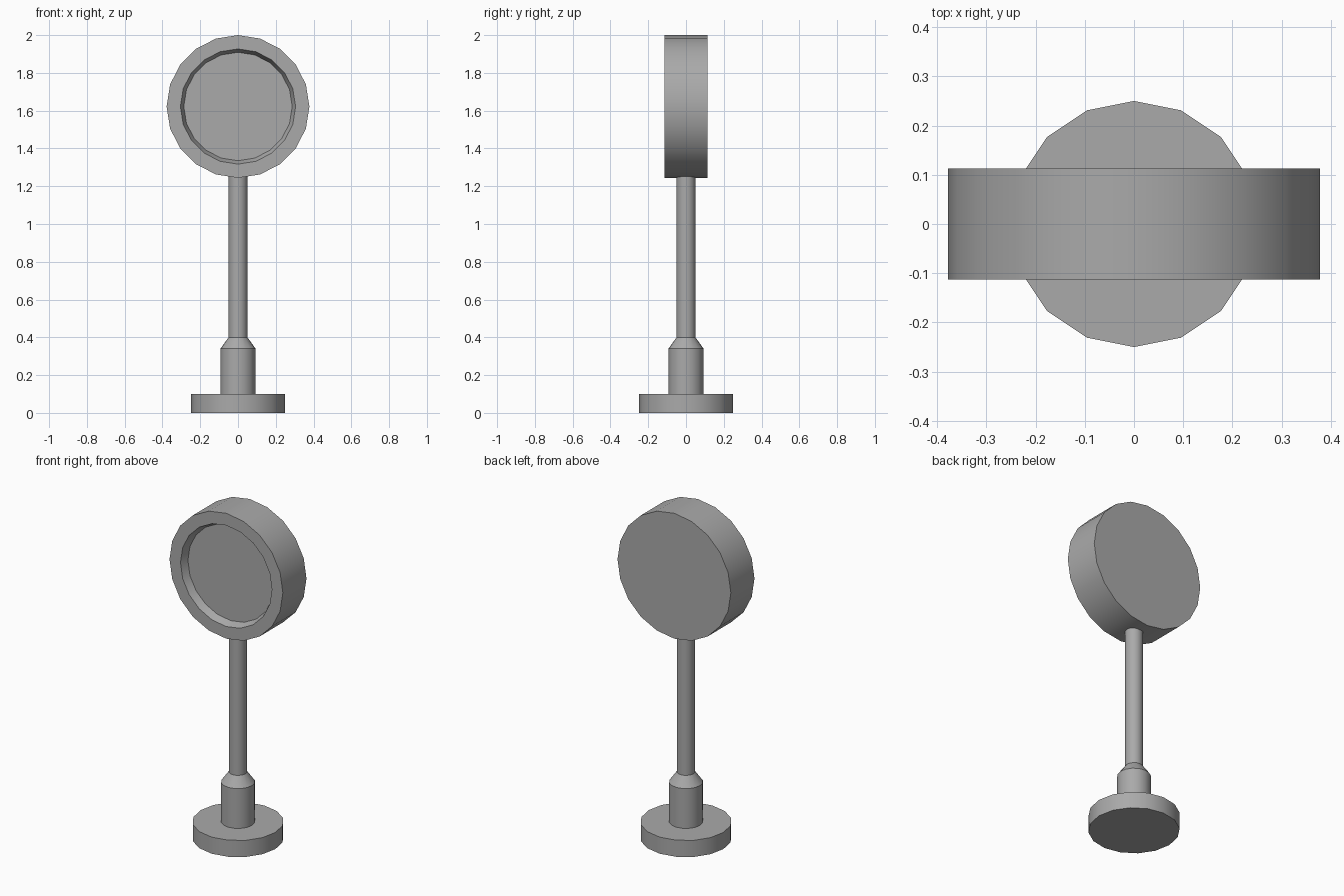
import bpy, bmesh
from math import sin, cos, pi, radians
from mathutils import Matrix

cube = bpy.data.objects.get("Cube")
if cube:
    bpy.data.objects.remove(cube, do_unlink=True)

# Single grey material
GREY = (0.4, 0.4, 0.4, 1.0)
grey = bpy.data.materials.new("plain grey")
grey.use_nodes = True
grey.diffuse_color = GREY
grey.node_tree.nodes["Principled BSDF"].inputs["Base Color"].default_value = GREY


def lathe(name, profile, sides, matrix=Matrix()):
    """Spin (radius, height) points around z and cap both ends."""
    bm = bmesh.new()
    rings = []
    for r, h in profile:
        angles = [2 * pi * i / sides for i in range(sides)]
        rings.append([bm.verts.new((r * cos(a), r * sin(a), h)) for a in angles])
    for low, high in zip(rings, rings[1:]):
        for i in range(sides):
            j = (i + 1) % sides
            bm.faces.new((low[i], low[j], high[j], high[i]))
    bm.faces.new(rings[0][::-1])
    bm.faces.new(rings[-1])
    bm.transform(matrix)
    bmesh.ops.recalc_face_normals(bm, faces=bm.faces)
    mesh = bpy.data.meshes.new(name)
    bm.to_mesh(mesh)
    bm.free()
    mesh.materials.append(grey)
    obj = bpy.data.objects.new(name, mesh)
    bpy.context.collection.objects.link(obj)
    bpy.ops.object.select_all(action="DESELECT")
    obj.select_set(True)
    bpy.context.view_layer.objects.active = obj
    bpy.ops.object.shade_smooth_by_angle(angle=radians(30))
    return obj


# Stand: disc base, socket with a tapered shoulder, thin post
lathe("base", [(0.25, 0), (0.25, 0.1)], 16)
lathe("socket", [(0.093, 0.1), (0.093, 0.34), (0.05, 0.4)], 16)
lathe("post", [(0.05, 0.39), (0.05, 1.27)], 16)

# Round head facing the front, with a shallow tapered recess
RADIUS, HALF = 0.378, 0.1125
facing_front = Matrix.Translation((0, 0, 2 - RADIUS)) @ Matrix.Rotation(radians(90), 4, "X")
lathe("head", [(RADIUS, -HALF), (RADIUS, HALF), (0.305, HALF), (0.287, HALF - 0.045)],
      20, facing_front)
